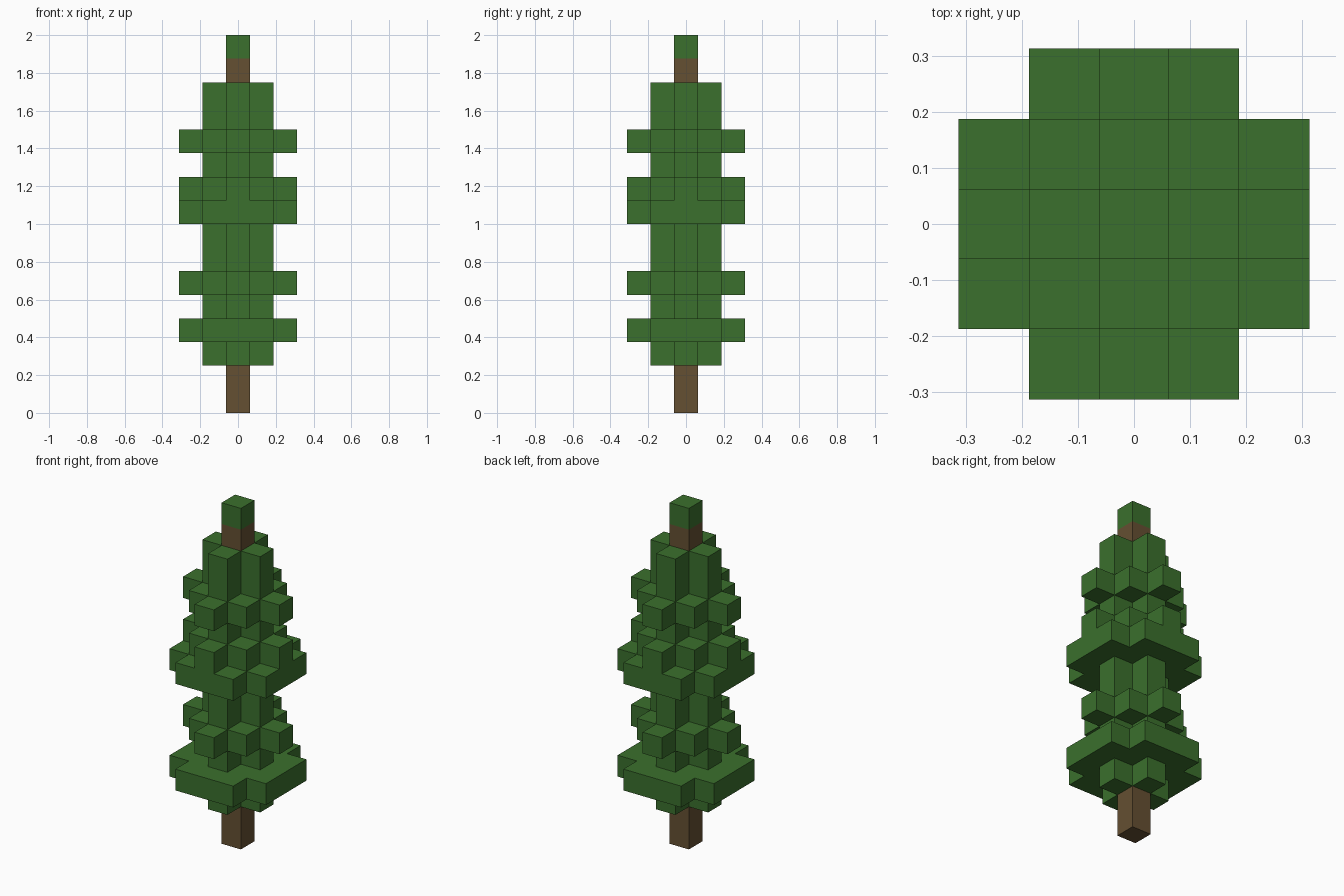
import bpy
import bmesh
from mathutils import Vector

if "Cube" in bpy.data.objects:
    bpy.data.objects.remove(bpy.data.objects["Cube"], do_unlink=True)

CELL = 0.125  # edge of one block


def make_material(name, color):
    mat = bpy.data.materials.new(name)
    mat.use_nodes = True
    mat.diffuse_color = color
    mat.node_tree.nodes["Principled BSDF"].inputs["Base Color"].default_value = color
    return mat


leaf_green = make_material("leaf green", (0.043, 0.162, 0.026, 1))
bark_brown = make_material("bark brown", (0.13, 0.08, 0.032, 1))

# Block patterns for one layer
grid = [(x, y) for x in range(-2, 3) for y in range(-2, 3)]
post = [(0, 0)]
cross = [c for c in grid if abs(c[0]) + abs(c[1]) <= 1]
diamond = [c for c in grid if abs(c[0]) + abs(c[1]) <= 2]
skirt = [c for c in grid if abs(c[0]) + abs(c[1]) <= 3]

# Parts from the ground up, each a stack of layers
parts = [
    ("trunk_base", bark_brown, [post, post]),
    ("lower_foliage", leaf_green, [cross, skirt, cross, diamond, cross, cross]),
    ("upper_foliage", leaf_green, [skirt, diamond, cross, diamond, cross, cross]),
    ("trunk_top", bark_brown, [post]),
    ("leaf_tip", leaf_green, [post]),
]

# Stack the layers and collect the blocks of each part
blocks, level = {}, 0
for name, mat, layers in parts:
    blocks[name] = []
    for layer in layers:
        blocks[name] += [(x, y, level) for x, y in layer]
        level += 1
solid = {b for group in blocks.values() for b in group}

normals = [Vector([s if i == a else 0 for i in range(3)])
           for a in range(3) for s in (-1, 1)]


def build_part(name, mat):
    """Skin the blocks of a part, leaving out faces buried in the tree."""
    bm = bmesh.new()
    for block in blocks[name]:
        pos = Vector(block)
        for n in normals:
            if tuple(int(c) for c in pos + n) in solid:
                continue
            u = Vector((n.y, n.z, n.x))
            v = n.cross(u)
            mid = pos + Vector((0, 0, 0.5)) + n / 2
            corners = (u + v, v - u, -u - v, u - v)
            bm.faces.new([bm.verts.new((mid + c / 2) * CELL) for c in corners])
    bmesh.ops.remove_doubles(bm, verts=bm.verts, dist=CELL / 100)
    mesh = bpy.data.meshes.new(name)
    bm.to_mesh(mesh)
    bm.free()
    mesh.materials.append(mat)
    bpy.context.collection.objects.link(bpy.data.objects.new(name, mesh))


for name, mat, layers in parts:
    build_part(name, mat)
